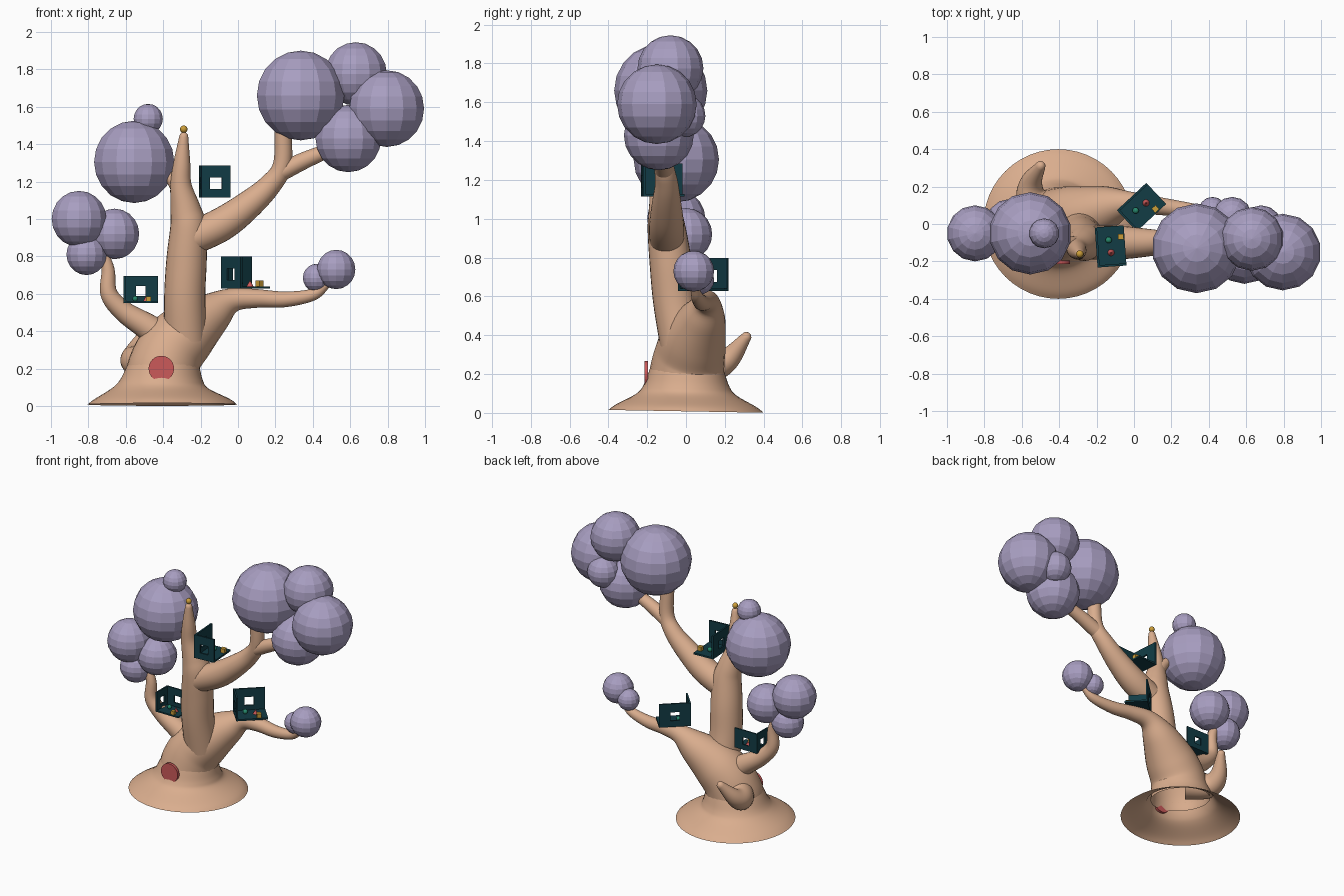
import bpy, bmesh, math
from mathutils import Vector, Matrix

if "Cube" in bpy.data.objects:
    bpy.data.objects.remove(bpy.data.objects["Cube"])


def material(name, rgb):
    m = bpy.data.materials.new(name)
    m.diffuse_color = (*rgb, 1)
    m.use_nodes = True
    m.node_tree.nodes["Principled BSDF"].inputs["Base Color"].default_value = m.diffuse_color
    return m


WOOD = material("wood", (0.70, 0.42, 0.27))
LEAF = material("lilac", (0.39, 0.34, 0.53))
TEAL = material("dark_teal", (0.006, 0.045, 0.06))
RED = material("red", (0.60, 0.10, 0.10))
GREEN = material("green", (0.02, 0.25, 0.15))
GOLD = material("gold", (0.60, 0.34, 0.04))


def finish(bm, name, mat, smooth=False, matrix=None):
    bmesh.ops.recalc_face_normals(bm, faces=bm.faces)
    me = bpy.data.meshes.new(name)
    bm.to_mesh(me)
    bm.free()
    me.materials.append(mat)
    me.polygons.foreach_set("use_smooth", [smooth] * len(me.polygons))
    ob = bpy.data.objects.new(name, me)
    bpy.context.collection.objects.link(ob)
    if matrix:
        ob.matrix_world = matrix
    return ob


def spline(points, steps=6):
    """Catmull-Rom through (x, y, z, radius) points."""
    p = [Vector(q) for q in points]
    p = [2 * p[0] - p[1]] + p + [2 * p[-1] - p[-2]]
    out = []
    for i in range(1, len(p) - 2):
        a, b, c, d = p[i - 1:i + 3]
        for k in range(steps):
            t = k / steps
            out.append(0.5 * (2 * b + (c - a) * t + (2 * a - 5 * b + 4 * c - d) * t * t
                              + (3 * b - a - 3 * c + d) * t ** 3))
    return out + [p[-2]]


def tube(name, points, flat=False, sides=28):
    """Tapered limb; flat keeps rings level and leaves the ends open."""
    path = spline(points)
    bm = bmesh.new()
    rings = []
    side = Vector((0, 1, 0))
    for i, q in enumerate(path):
        c = q.to_3d()
        tan = (path[min(i + 1, len(path) - 1)].to_3d() - path[max(i - 1, 0)].to_3d()).normalized()
        if flat:
            tan = Vector((0, 0, 1))
        rings.append((c, tan, q[3]))
    if not flat:  # rounded tip
        c, tan, r = rings[-1]
        for a in (0.5, 1.0, 1.4):
            rings.append((c + tan * r * math.sin(a), tan, r * math.cos(a)))
    prev = None
    for c, tan, r in rings:
        side = (side - tan * side.dot(tan)).normalized()
        other = tan.cross(side)
        ring = []
        for k in range(sides):
            a = 2 * math.pi * k / sides
            ring.append(bm.verts.new(c + r * (side * math.cos(a) + other * math.sin(a))))
        if prev:
            for k in range(sides):
                j = (k + 1) % sides
                bm.faces.new((prev[k], prev[j], ring[j], ring[k]))
        prev = ring
    if not flat:
        bm.faces.new(prev)
    return finish(bm, name, WOOD, True)


def ball(name, loc, r, mat, seg=14, rings=10, smooth=False):
    bm = bmesh.new()
    bmesh.ops.create_uvsphere(bm, u_segments=seg, v_segments=rings, radius=r)
    return finish(bm, name, mat, smooth, Matrix.Translation(loc))


def box(name, size, loc, mat, world):
    bm = bmesh.new()
    bmesh.ops.create_cube(bm, size=1, matrix=Matrix.Translation(loc) @ Matrix.Diagonal((*size, 1)))
    return finish(bm, name, mat, False, world)


# Flared, hollow foot of the tree, slightly tilted
foot = tube("root_flare", [(0, 0, 0, .40), (0, 0, .03, .36), (-.012, 0, .085, .26),
                           (-.005, 0, .13, .222), (.005, 0, .21, .192)], flat=True, sides=48)
foot.location = (-.405, 0, .008)
foot.rotation_euler.x = -0.018

# Trunk and limbs: (x, y, z, radius)
tube("lower_trunk", [(-.405, 0, .14, .20), (-.395, .005, .21, .192), (-.355, .02, .3, .182),
                     (-.27, .045, .39, .165), (-.14, .09, .495, .115), (-.03, .11, .565, .066),
                     (.1, .1, .575, .05), (.25, .08, .57, .042), (.4, .06, .595, .032),
                     (.47, .05, .65, .025)])
tube("upper_trunk", [(-.28, -.02, .36, .115), (-.285, -.06, .58, .11), (-.275, -.08, .78, .108),
                     (-.265, -.1, .95, .098), (-.28, -.11, 1.05, .082), (-.305, -.13, 1.18, .057),
                     (-.30, -.145, 1.3, .045), (-.29, -.16, 1.44, .024)])
tube("upper_right_branch", [(-.26, -.1, .89, .09), (-.09, -.1, .97, .09), (.05, -.1, 1.07, .077),
                            (.17, -.1, 1.18, .06), (.237, -.115, 1.29, .05), (.24, -.13, 1.5, .045)])
tube("upper_right_fork", [(.21, -.11, 1.24, .05), (.36, -.12, 1.315, .045), (.52, -.13, 1.38, .035)])
tube("upper_left_stub", [(-.29, -.11, 1.12, .05), (-.36, -.1, 1.22, .032), (-.43, -.08, 1.26, .025)])
tube("left_branch", [(-.36, .01, .33, .09), (-.48, .0, .42, .072), (-.61, -.01, .505, .056),
                     (-.69, -.02, .60, .046), (-.695, -.02, .73, .035), (-.73, -.02, .84, .025)])
tube("back_root_stub", [(-.43, .03, .25, .1), (-.54, .13, .24, .085), (-.55, .22, .28, .06),
                        (-.50, .31, .39, .027)])

# Foliage: (x, y, z, radius)
for i, (x, y, z, r) in enumerate([
        (-.85, -.05, 1.0, .15), (-.66, 0, .92, .135), (-.81, -.03, .81, .11),
        (-.555, -.05, 1.305, .22), (-.48, -.05, 1.535, .08),
        (.335, -.13, 1.66, .24), (.63, -.08, 1.775, .17), (.795, -.15, 1.59, .205),
        (.59, -.14, 1.43, .18), (.68, -.01, 1.53, .11),
        (.525, .04, .73, .105), (.42, .07, .685, .075)]):
    ball(f"foliage_{i + 1}", (x, y, z), r, LEAF)

# Finial on the spike and round red door
ball("finial", (-.29, -.16, 1.48), .02, GOLD, 16, 10, True)
bm = bmesh.new()
bmesh.ops.create_cone(bm, cap_ends=True, segments=32, radius1=.068, radius2=.068, depth=.02)
finish(bm, "door", RED, False, Matrix.Translation((-.41, -.205, .2)) @ Matrix.Rotation(math.pi / 2, 4, 'X'))


def window_wall(name, width, height, thick, world):
    """Panel in local XZ, centred on x, with a square window."""
    w, h = width / 2, .031
    zc = height * .45
    bm = bmesh.new()
    sq = [(-1, -1), (1, -1), (1, 1), (-1, 1)]
    outer = [bm.verts.new((a * w, 0, 0 if b < 0 else height)) for a, b in sq]
    inner = [bm.verts.new((a * h, 0, zc + b * h)) for a, b in sq]
    faces = [bm.faces.new((outer[k], outer[(k + 1) % 4], inner[(k + 1) % 4], inner[k])) for k in range(4)]
    ext = bmesh.ops.extrude_face_region(bm, geom=faces)["geom"]
    bmesh.ops.translate(bm, vec=(0, thick, 0), verts=[v for v in ext if isinstance(v, bmesh.types.BMVert)])
    finish(bm, name, TEAL, False, world)


def room(tag, loc, angle, scale, swap=1):
    """Small open room: floor, long wall on -x, short wall on -y, trinkets."""
    world = Matrix.Translation(loc) @ Matrix.Rotation(math.radians(angle), 4, 'Z') @ Matrix.Scale(scale, 4)
    sx, sy, t, h = .155, .215, .012, .17
    box(f"{tag}_floor", (sx, sy, t), (0, 0, t / 2), TEAL, world)
    window_wall(f"{tag}_long_wall", sy, h, t,
                world @ Matrix.Translation((-sx / 2, 0, 0)) @ Matrix.Rotation(-math.pi / 2, 4, 'Z')
                @ Matrix.Translation((0, 0, 0)))
    window_wall(f"{tag}_short_wall", sx, h, t, world @ Matrix.Translation((0, -sy / 2, 0)))
    ball(f"{tag}_green_ball", world @ Vector((-.008, -.035 * swap, t + .016)), .017 * scale, GREEN, 16, 10, True)
    bm = bmesh.new()
    bmesh.ops.create_cone(bm, cap_ends=True, segments=16, radius1=.018, radius2=0, depth=.034)
    finish(bm, f"{tag}_red_cone", RED, False, world @ Matrix.Translation((0, .033 * swap, t + .017)))
    box(f"{tag}_gold_block", (.03, .03, .03), (.058, .048, t + .015), GOLD, world)


room("left_room", (-.52, -.02, .55), -90, .85)
room("right_room", (.04, .09, .628), -47, 1)
room("upper_room", (-.125, -.12, 1.115), 4, 1, -1)
